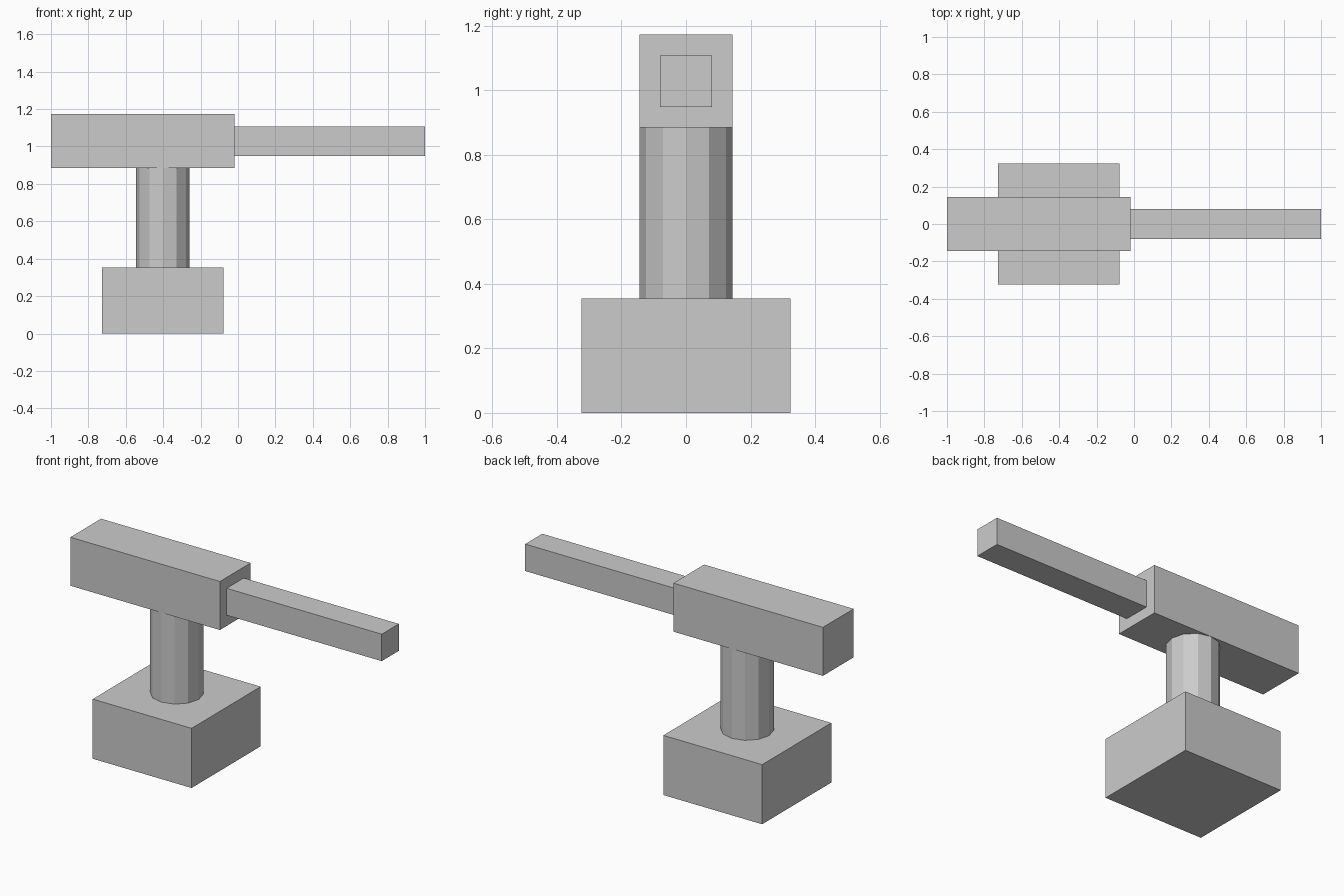
import bpy

if "Cube" in bpy.data.objects:
    bpy.data.objects.remove(bpy.data.objects["Cube"])

def box(name, lo, hi):
    center = [(a + b) / 2 for a, b in zip(lo, hi)]
    bpy.ops.mesh.primitive_cube_add(size=1, location=center)
    ob = bpy.context.object
    ob.name = name
    ob.scale = [b - a for a, b in zip(lo, hi)]
    bpy.ops.object.transform_apply(location=False, rotation=False, scale=True)
    return ob

# Square pedestal
box("base", (-0.727, -0.324, 0), (-0.078, 0.324, 0.354))

# Faceted column, flush with the sides of the housing
bpy.ops.mesh.primitive_cylinder_add(vertices=12, radius=0.144, depth=0.531,
                                    location=(-0.402, 0, 0.6195))
bpy.context.object.name = "column"

# Housing and the square barrel on its end
box("housing", (-1, -0.144, 0.885), (-0.018, 0.144, 1.173))
box("barrel", (-0.018, -0.08, 0.948), (1, 0.08, 1.108))
